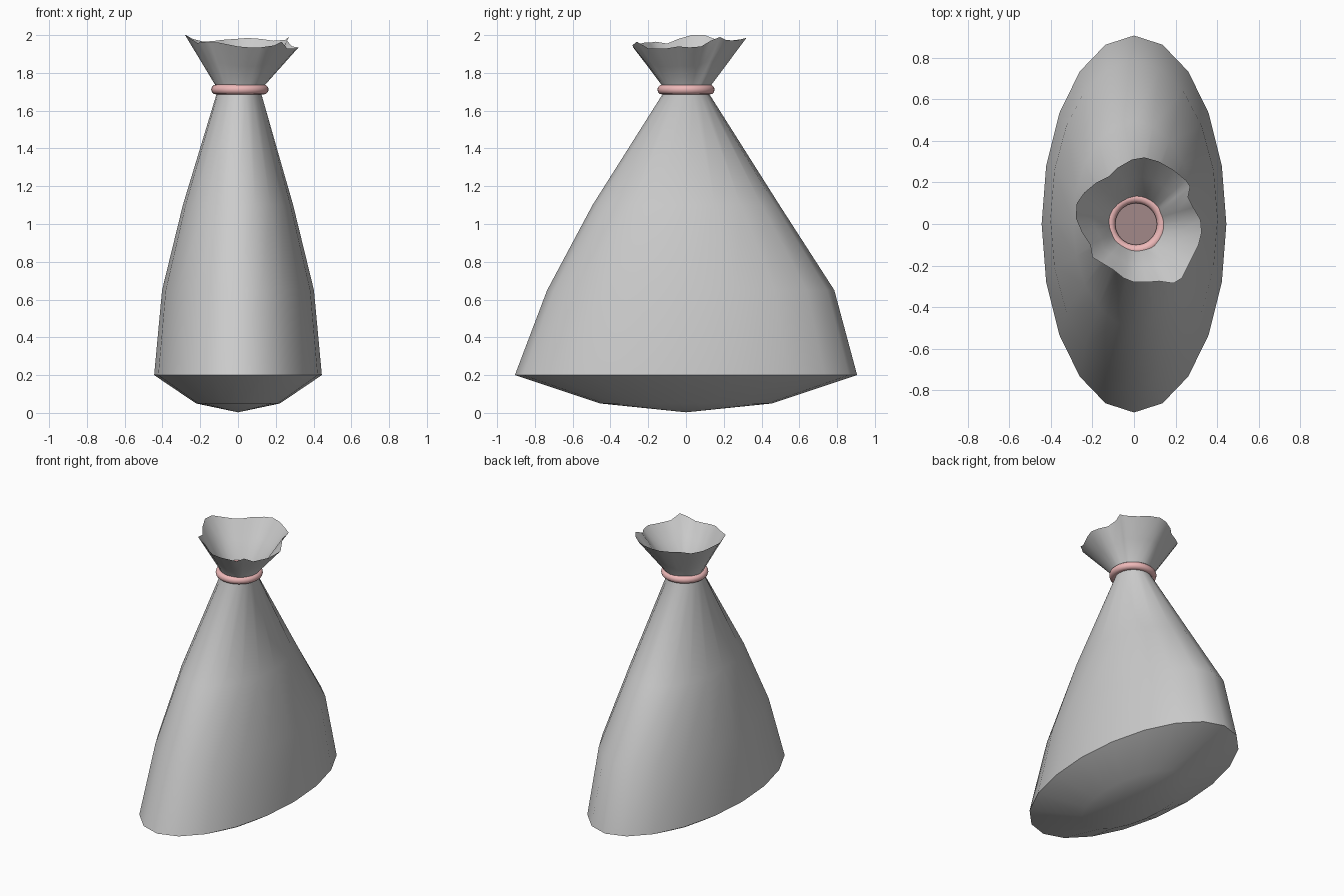
import bpy, bmesh, math

if "Cube" in bpy.data.objects:
    bpy.data.objects.remove(bpy.data.objects["Cube"])


def colour(name, rgb):
    m = bpy.data.materials.new(name)
    m.diffuse_color = (*rgb, 1)
    m.use_nodes = True
    m.node_tree.nodes["Principled BSDF"].inputs["Base Color"].default_value = m.diffuse_color
    return m


def loft(name, rings, tip=None, angle=35, cap=False):
    bm = bmesh.new()
    loops = [[bm.verts.new(p) for p in ring] for ring in rings]
    n = len(loops[0])
    for a, b in zip(loops, loops[1:]):
        for i in range(n):
            j = (i + 1) % n
            bm.faces.new((a[i], a[j], b[j], b[i]))
    if tip:
        t = bm.verts.new(tip)
        for i in range(n):
            bm.faces.new((t, loops[0][(i + 1) % n], loops[0][i]))
    if cap:
        bm.faces.new(loops[-1])
    me = bpy.data.meshes.new(name)
    bm.to_mesh(me)
    bm.free()
    ob = bpy.data.objects.new(name, me)
    bpy.context.collection.objects.link(ob)
    bpy.ops.object.select_all(action='DESELECT')
    bpy.context.view_layer.objects.active = ob
    ob.select_set(True)
    bpy.ops.object.shade_smooth_by_angle(angle=math.radians(angle))
    return ob


def ellipse(rx, ry, z, cx=0, cy=0, n=20):
    return [(cx + rx * math.cos(2 * math.pi * i / n),
             cy + ry * math.sin(2 * math.pi * i / n), z) for i in range(n)]


# Sack body: elliptical rings tapering to a round neck
loft("sack_body", [
    ellipse(0.222, 0.455, 0.05),
    ellipse(0.444, 0.906, 0.20),
    ellipse(0.402, 0.76, 0.65, 0, 0.025),
    ellipse(0.292, 0.495, 1.10),
    ellipse(0.118, 0.122, 1.69, 0.005),
    ellipse(0.118, 0.122, 1.71, 0.008),
], tip=(0, 0, 0.003))

# Gathered flare: wavy rim, counter-clockwise from the +x side
rim = [
    (0.325, -0.04, 1.94), (0.32, 0.02, 1.935), (0.285, 0.08, 1.94),
    (0.26, 0.13, 1.97), (0.27, 0.18, 1.99), (0.25, 0.21, 1.975),
    (0.19, 0.26, 1.97), (0.12, 0.30, 1.98), (0.05, 0.32, 1.985),
    (-0.01, 0.31, 1.98), (-0.08, 0.27, 1.975), (-0.12, 0.23, 1.97),
    (-0.18, 0.20, 1.965), (-0.24, 0.15, 1.98), (-0.275, 0.10, 2.0),
    (-0.28, 0.03, 2.0), (-0.25, -0.04, 1.98), (-0.21, -0.10, 1.955),
    (-0.20, -0.16, 1.965), (-0.15, -0.19, 1.96), (-0.10, -0.22, 1.96),
    (-0.05, -0.26, 1.95), (0.0, -0.28, 1.94), (0.06, -0.28, 1.935),
    (0.12, -0.275, 1.935), (0.19, -0.285, 1.945), (0.23, -0.26, 1.965),
    (0.26, -0.20, 1.93), (0.285, -0.15, 1.93), (0.31, -0.10, 1.93),
]


def gather(r, z):
    out = []
    for x, y, _ in rim:
        d = math.hypot(x, y)
        k = r * (0.7 + 0.3 * d / 0.29) / d
        out.append((x * k + 0.008, y * k, z))
    return out


mid = [((x * 0.5 + a * 0.5), (y * 0.5 + b * 0.5), z * 0.5 + 1.735 * 0.5)
       for (x, y, z), (a, b, _) in zip(rim, gather(0.13, 1.735))]
loft("gathered_mouth", [gather(0.12, 1.705), gather(0.13, 1.735), mid, rim], angle=60)

# Closed throat inside the tie
throat = loft("throat", [ellipse(0.121, 0.124, 1.695, 0.008),
                         ellipse(0.118, 0.121, 1.70, 0.008)], cap=True)
throat.data.materials.append(colour("dark_pink", (0.36, 0.25, 0.25)))

# Pink tie ring
bpy.ops.mesh.primitive_torus_add(major_radius=0.126, minor_radius=0.026,
                                 major_segments=32, minor_segments=12,
                                 location=(0.01, 0, 1.712))
tie = bpy.context.object
tie.name = "tie_ring"
tie.data.materials.append(colour("pink", (0.85, 0.48, 0.48)))
bpy.ops.object.shade_smooth()
